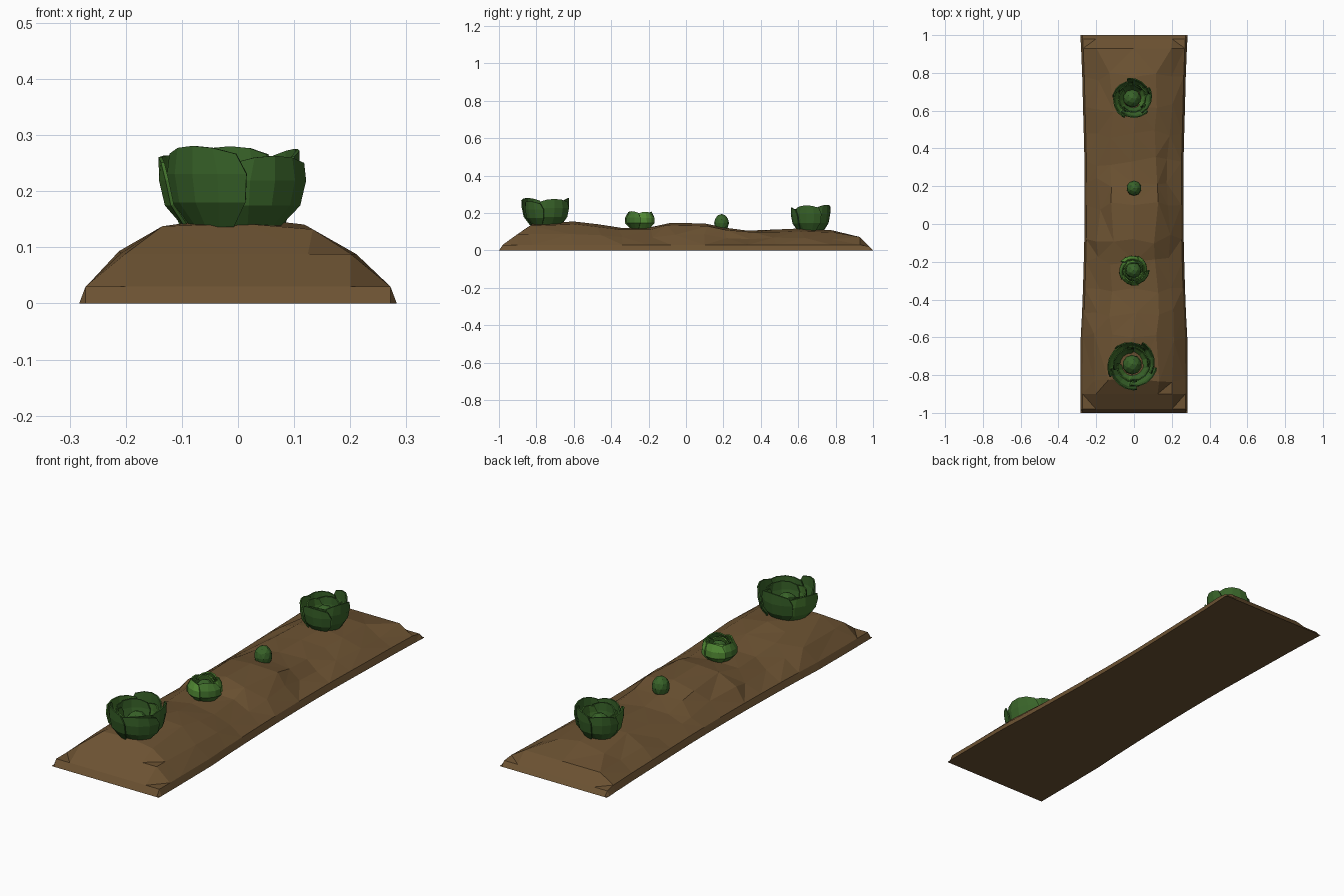
import bpy, bmesh, random
from math import sin, cos, pi, radians

if "Cube" in bpy.data.objects:
    bpy.data.objects.remove(bpy.data.objects["Cube"])

random.seed(4)


def material(name, rgb):
    m = bpy.data.materials.new(name)
    m.diffuse_color = (*rgb, 1)
    m.use_nodes = True
    m.node_tree.nodes["Principled BSDF"].inputs["Base Color"].default_value = m.diffuse_color
    return m


SOIL = material("soil", (0.15, 0.085, 0.032))
DARK = material("dark_leaf", (0.04, 0.125, 0.022))
MID = material("mid_leaf", (0.055, 0.17, 0.026))
LIGHT = material("light_leaf", (0.085, 0.26, 0.035))


def finish(bm, name, mats):
    bmesh.ops.recalc_face_normals(bm, faces=bm.faces)
    me = bpy.data.meshes.new(name)
    bm.to_mesh(me)
    bm.free()
    ob = bpy.data.objects.new(name, me)
    bpy.context.collection.objects.link(ob)
    for m in mats:
        me.materials.append(m)
    return ob


def skin(bm, grid, mat=0):
    for a, b in zip(grid, grid[1:]):
        for i in range(len(a) - 1):
            f = bm.faces.new((a[i], a[i + 1], b[i + 1], b[i]))
            f.material_index = mat


# Soil ridge: rows of (y, ridge height, half width)
ROWS = [(-1, 0, .283), (-.98, .03, .283), (-.9, .088, .283), (-.82, .142, .283),
        (-.6, .155, .282), (-.47, .14, .275), (-.34, .12, .27), (-.2, .122, .266),
        (-.08, .148, .263), (.1, .144, .261), (.22, .12, .261), (.33, .106, .262),
        (.48, .112, .266), (.62, .118, .27), (.78, .108, .274), (.93, .072, .28),
        (.98, .022, .283), (1, 0, .283)]
COLS = [(-1, 0), (-.96, .03), (-.71, .09), (-.44, .138), (0, .147),
        (.44, .138), (.71, .09), (.96, .03), (1, 0)]
bm = bmesh.new()
grid = []
for y, h, w in ROWS:
    row = []
    for u, z in COLS:
        inner = abs(u) < .9 and abs(y) < .9
        x = u * w + (random.uniform(-.015, .015) if inner else 0)
        if abs(y) > .81:
            zz = min(z, h)
        else:
            zz = z if abs(u) > .9 else z * h / .147
        if inner and u:
            zz -= random.uniform(0, .008)
        yy = y + (random.uniform(-.025, .025) if inner and u else 0)
        row.append(bm.verts.new((x, yy, zz)))
    grid.append(row)
skin(bm, grid)
# Flat underside
for a, b in zip(grid, grid[1:]):
    bm.faces.new((a[0], a[-1], b[-1], b[0]))
bmesh.ops.remove_doubles(bm, verts=bm.verts, dist=1e-5)
bmesh.ops.triangulate(bm, faces=bm.faces)
finish(bm, "soil_ridge", [SOIL])


def leaf(bm, centre, r, h, ang, span, profile, mat):
    """Curved shell; one side edge tucks inside its neighbour."""
    cx, cy, cz = centre
    g = []
    for k, (pr, pz) in enumerate(profile):
        row = []
        for i in range(5):
            t = i / 2 - 1
            a = ang + t * span / 2 * (.8, 1, 1, .82)[k]
            rr = r * pr * (1 + .07 * t)
            z = cz + h * pz * (1 - .1 * t * t * (k == 3))
            row.append(bm.verts.new((cx + rr * cos(a), cy + rr * sin(a), z)))
        g.append(row)
    skin(bm, g, mat)


def heart(bm, centre, r, rz, mat):
    res = bmesh.ops.create_icosphere(bm, subdivisions=2, radius=1)
    for v in res["verts"]:
        v.co = (centre[0] + v.co.x * r, centre[1] + v.co.y * r,
                centre[2] + v.co.z * rz)
    for f in {f for v in res["verts"] for f in v.link_faces}:
        f.material_index = mat


OPEN = [(.66, 0), (.92, .3), (1.0, .65), (1.0, 1)]
CLOSED = [(.62, 0), (1.0, .35), (.98, .65), (.78, 1)]


def cabbage(name, centre, rings, heart_r, heart_z, profile):
    bm = bmesh.new()
    for r, h, count, start, mats in rings:
        for i in range(count):
            leaf(bm, centre, r * random.uniform(.95, 1.04),
                 h * random.uniform(.9, 1.04), radians(start) + i * 2 * pi / count,
                 2 * pi / count * 1.25, profile, mats[i % len(mats)])
    ob = finish(bm, name, [DARK, MID, LIGHT])
    s = ob.modifiers.new("thickness", "SOLIDIFY")
    s.thickness = .006
    s.offset = 0
    bm = bmesh.new()
    heart(bm, (centre[0], centre[1], centre[2] + heart_z), heart_r, heart_r * 1.15, 0)
    finish(bm, name + "_heart", [DARK])


cabbage("large_cabbage", (-.01, -.745, .138),
        [(.12, .138, 5, 20, (0, 0, 1)), (.09, .118, 4, 50, (1, 0))],
        .052, .04, OPEN)
cabbage("medium_cabbage", (-.01, .665, .108),
        [(.098, .132, 5, 60, (0, 0, 1)), (.072, .112, 4, 10, (1, 0))],
        .048, .04, OPEN)
cabbage("small_cabbage", (-.003, -.245, .116),
        [(.076, .094, 5, 100, (2, 1)), (.056, .085, 4, 30, (1, 2))],
        .042, .035, CLOSED)

# Sprouting bud
bm = bmesh.new()
heart(bm, (0, .19, .147), .04, .048, 0)
finish(bm, "young_bud", [DARK])
